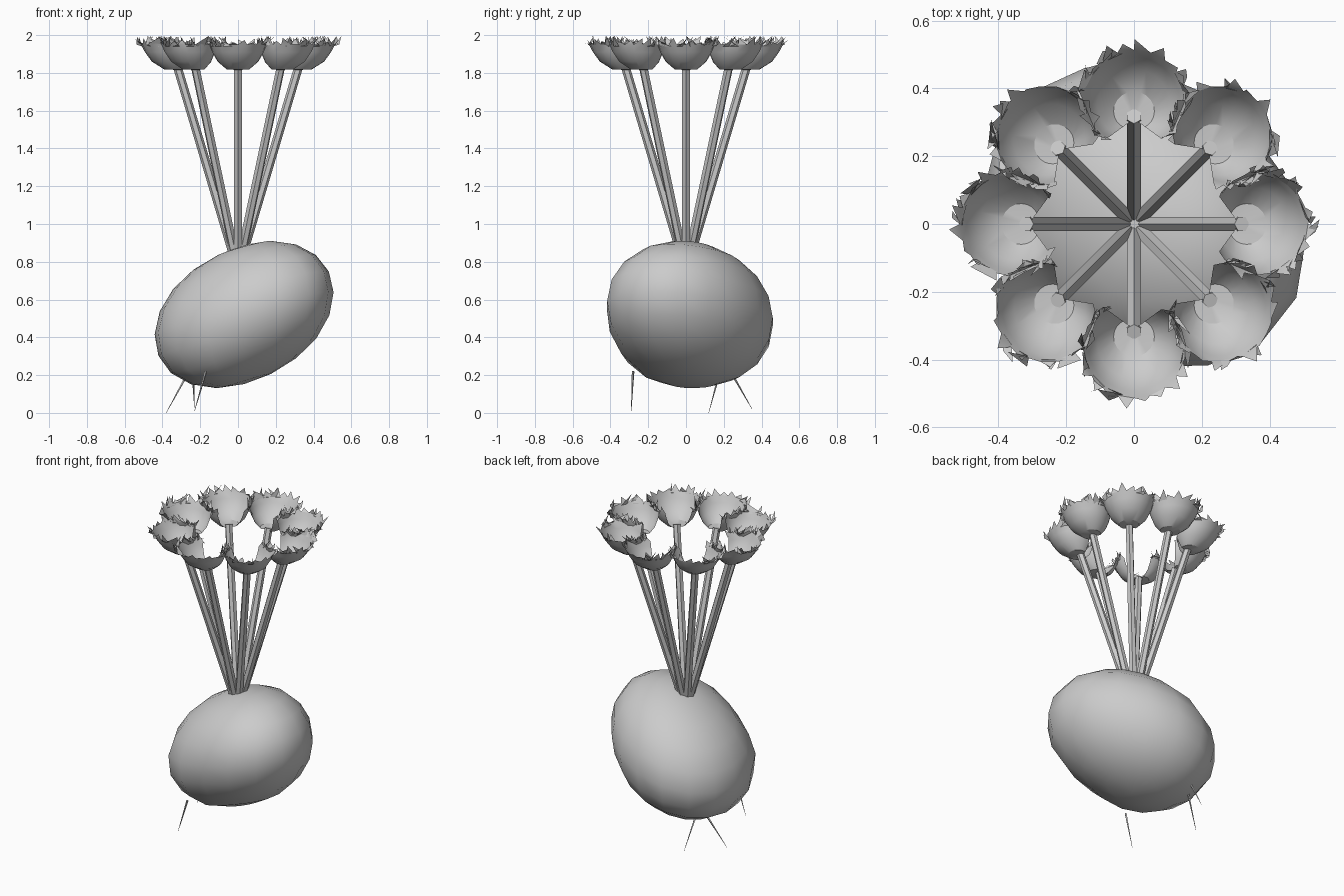
import bpy, bmesh, math, random
from mathutils import Vector, Matrix

if "Cube" in bpy.data.objects:
    bpy.data.objects.remove(bpy.data.objects["Cube"])

random.seed(4)
TAU = math.tau


def make(name, bm, smooth=None):
    bmesh.ops.recalc_face_normals(bm, faces=bm.faces)
    me = bpy.data.meshes.new(name)
    bm.to_mesh(me)
    bm.free()
    ob = bpy.data.objects.new(name, me)
    bpy.context.collection.objects.link(ob)
    if smooth:
        bpy.ops.object.select_all(action='DESELECT')
        bpy.context.view_layer.objects.active = ob
        ob.select_set(True)
        bpy.ops.object.shade_smooth_by_angle(angle=math.radians(smooth))
    return ob


def tube(bm, a, b, ra, rb, sides):
    a, b = Vector(a), Vector(b)
    rot = (b - a).to_track_quat('Z', 'Y').to_matrix().to_4x4()
    bmesh.ops.create_cone(bm, cap_ends=True, segments=sides, radius1=ra, radius2=rb,
                          depth=(b - a).length,
                          matrix=Matrix.Translation((a + b) / 2) @ rot)


# Bulb: a sphere sheared into a leaning ellipsoid
bm = bmesh.new()
bmesh.ops.create_uvsphere(bm, u_segments=16, v_segments=10, radius=1.015)
cxx, cyy, czz, cxy, cxz, cyz = .212, .19, .146, -.035, .05, -.018
l11 = math.sqrt(cxx)
l21, l31 = cxy / l11, cxz / l11
l22 = math.sqrt(cyy - l21 ** 2)
l32 = (cyz - l31 * l21) / l22
l33 = math.sqrt(czz - l31 ** 2 - l32 ** 2)
shear = Matrix(((l11, 0, 0), (l21, l22, 0), (l31, l32, l33)))
# lopsided lumps: direction and push
lumps = [(Vector(d).normalized(), k) for d, k in
         (((-1, -1, -.8), .055), ((1, -1, .1), .02), ((1, 1, .3), -.02), ((-.4, 0, 1), -.012))]
for v in bm.verts:
    p = shear @ v.co
    u = p.normalized()
    push = sum(k * max(0, u.dot(d)) ** 4 for d, k in lumps)
    v.co = p + u * push + Vector((.033, .028, .527))
make("bulb", bm, 40)

# Roots: thin hairs under the bulb
bm = bmesh.new()
for a, b in (((-.26, .18, .22), (-.38, .12, .0)),
             ((-.24, .23, .23), (-.23, .35, .02)),
             ((-.17, -.28, .22), (-.23, -.29, .01))):
    tube(bm, a, b, .007, .001, 4)
make("roots", bm)


# Leaf head: cupped fan with a ragged rim, built pointing along +x
def leaf_head(bm, turn):
    rows = ((.4, .004), (.72, .045), (.90, .095), (1.0, .135))
    n = 18
    span = 126
    spin = Matrix.Rotation(turn, 3, 'Z')

    def put(th, t, h):
        back = max(0, abs(th) - 1.5)
        r = .138 + .065 * math.cos(th)
        return bm.verts.new(spin @ Vector((.31 + t * r * math.cos(th),
                                           t * r * math.sin(th),
                                           1.815 + h * (1 - .2 * back))))
    base = put(0, 0, 0)
    prev = None
    for i in range(n + 1):
        th = math.radians(-span + 2 * span * i / n)
        col = [base] + [put(th, t, h) for t, h in rows]
        if prev:
            bm.faces.new((base, prev[1], col[1]))
            for k in range(1, len(rows)):
                bm.faces.new((prev[k], prev[k + 1], col[k + 1], col[k]))
            # ragged rim spikes
            mid = th - math.radians(span / n)
            reach = 1.16 if i == n // 2 else random.uniform(.95, 1.18)
            tip = put(mid + random.uniform(-.12, .12), reach, random.uniform(.14, .175))
            bm.faces.new((prev[-1], tip, col[-1]))
        prev = col
    # curled leaflets scattered along the rim
    for _ in range(12):
        th = math.radians(random.uniform(-span, span))
        w = random.uniform(.08, .16)
        q = [put(th - w, .97, .125), put(th + random.uniform(-.2, .2), 1.12, .135),
             put(th + random.uniform(-.3, .3), random.uniform(1.0, 1.18), .18),
             put(th + w, .97, .125)]
        bm.faces.new(q)


# Stems and leaf heads, eight around the axis
stems, heads = bmesh.new(), bmesh.new()
for i in range(8):
    a = TAU * i / 8
    d = Vector((math.cos(a), math.sin(a), 0))
    tube(stems, d * .028 + Vector((0, 0, .85)), d * .318 + Vector((0, 0, 1.822)), .024, .023, 6)
    leaf_head(heads, a)
make("stems", stems)
make("leaf_heads", heads, 30)
